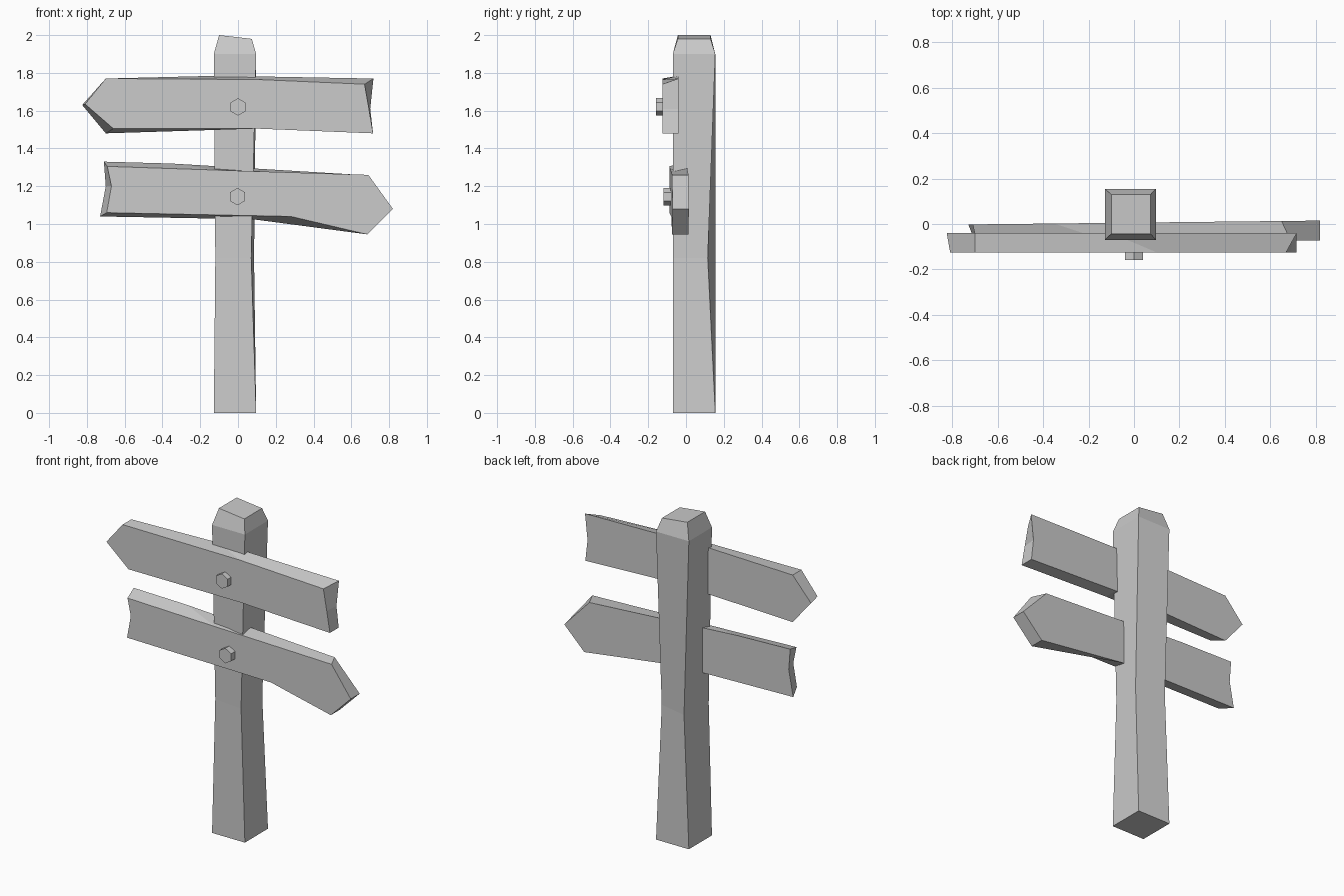
import bpy
import bmesh
import math

cube = bpy.data.objects.get("Cube")
if cube:
    bpy.data.objects.remove(cube, do_unlink=True)

grey = bpy.data.materials.new("plain_grey")
grey.use_nodes = True
colour = (0.6, 0.6, 0.6, 1)
grey.diffuse_color = colour
grey.node_tree.nodes["Principled BSDF"].inputs["Base Color"].default_value = colour


def loft(name, rings):
    """Join matching rings of points with flat sides and close both ends."""
    bm = bmesh.new()
    loops = [[bm.verts.new(p) for p in ring] for ring in rings]
    n = len(loops[0])
    for a, b in zip(loops, loops[1:]):
        for i in range(n):
            j = (i + 1) % n
            bm.faces.new((a[i], a[j], b[j], b[i]))
    bm.faces.new(loops[0][::-1])
    bm.faces.new(loops[-1])
    bmesh.ops.recalc_face_normals(bm, faces=bm.faces)
    mesh = bpy.data.meshes.new(name)
    bm.to_mesh(mesh)
    bm.free()
    mesh.materials.append(grey)
    obj = bpy.data.objects.new(name, mesh)
    bpy.context.collection.objects.link(obj)
    return obj


def board(name, front, back, y_front, y_back, slant=0.0):
    """A plank between two outlines, slightly turned about the post."""
    return loft(name, [[(x, y + slant * x, z) for x, z in outline]
                       for outline, y in ((front, y_front), (back, y_back))])


def box_ring(x0, x1, y0, y1, z0, z1):
    """Rectangle that may tilt along x."""
    return [(x0, y0, z0), (x1, y0, z1), (x1, y1, z1), (x0, y1, z0)]


def bolt(name, x, z, y_front, y_back, radius=0.046):
    angles = [math.pi / 2 + i * math.pi / 3 for i in range(6)]
    return loft(name, [[(x + radius * math.cos(a), y, z + radius * math.sin(a))
                        for a in angles] for y in (y_front, y_back)])


# Post: hewn waist, straight shoulder and tilted chamfered cap
waist = [(-0.12, -0.05, 0.82), (0.07, -0.07, 0.82),
         (0.085, 0.115, 0.82), (-0.095, 0.155, 0.82)]
loft("post", [
    box_ring(-0.128, 0.096, -0.07, 0.155, 0, 0),
    waist,
    box_ring(-0.128, 0.096, -0.07, 0.155, 1.9, 1.9),
    box_ring(-0.1, 0.073, -0.043, 0.13, 2.0, 1.98),
])

# Upper board: arrow pointing to -x
board("upper_board",
      [(-0.81, 1.635), (-0.70, 1.77), (0.1, 1.765), (0.67, 1.74),
       (0.693, 1.61), (0.715, 1.48), (0.1, 1.505), (-0.66, 1.505)],
      [(-0.825, 1.63), (-0.70, 1.77), (-0.1, 1.785), (0.717, 1.77),
       (0.70, 1.61), (0.715, 1.48), (0.1, 1.505), (-0.70, 1.48)],
      -0.125, -0.04)

# Lower board: arrow pointing to +x
board("lower_board",
      [(-0.67, 1.2), (-0.692, 1.305), (-0.1, 1.285), (0.69, 1.26),
       (0.82, 1.08), (0.685, 0.945), (0.28, 1.04), (-0.695, 1.06)],
      [(-0.70, 1.2), (-0.71, 1.33), (-0.35, 1.32), (0.65, 1.26),
       (0.82, 1.08), (0.685, 0.945), (0.08, 1.025), (-0.73, 1.04)],
      -0.081, 0.006, 0.011)

# Hexagonal bolt heads
bolt("upper_bolt", 0.0, 1.62, -0.158, -0.115)
bolt("lower_bolt", -0.003, 1.145, -0.12, -0.075)
